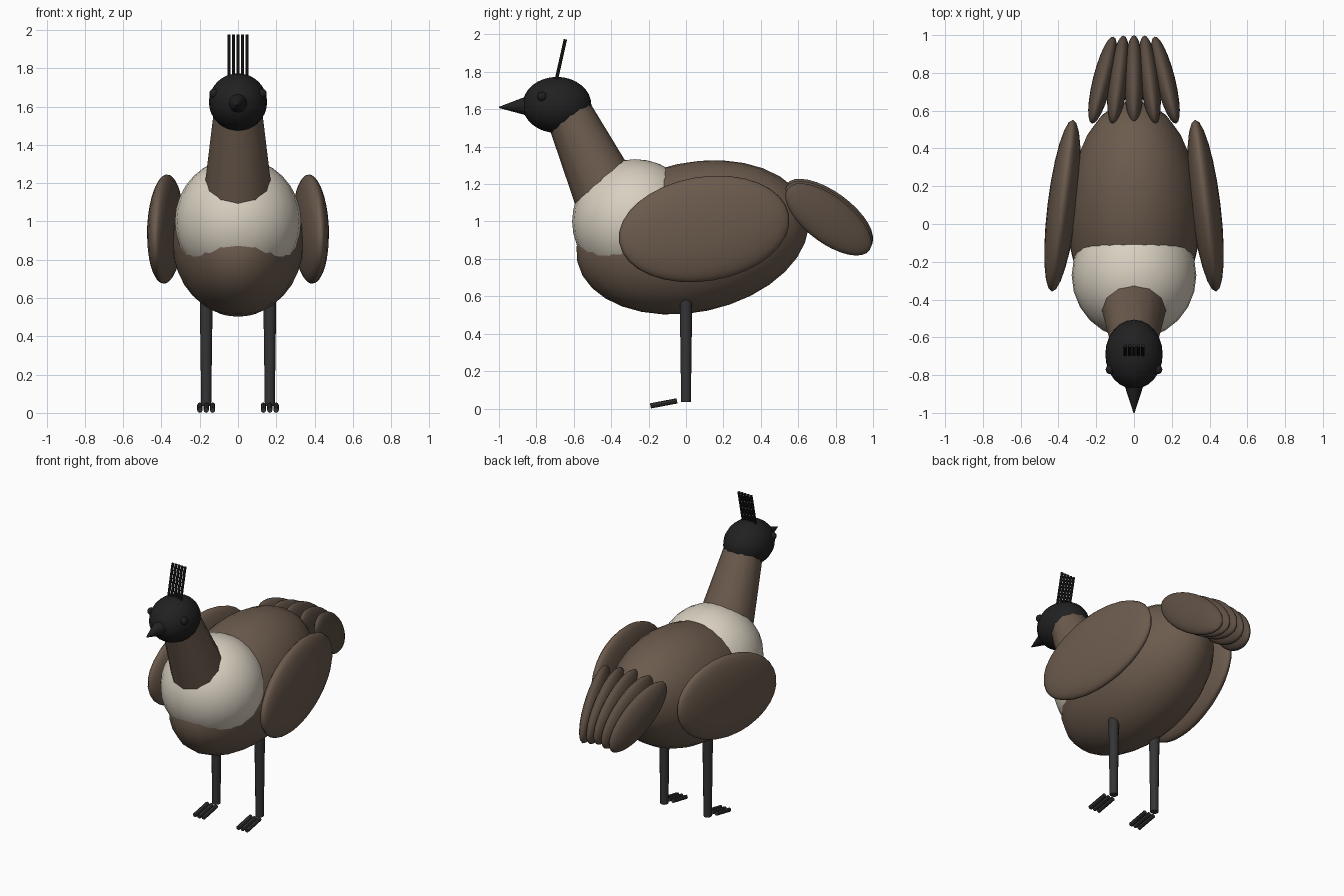
import bpy, math
from mathutils import Vector

if "Cube" in bpy.data.objects:
    bpy.data.objects.remove(bpy.data.objects["Cube"])


def material(name, rgb):
    m = bpy.data.materials.new(name)
    m.diffuse_color = (*rgb, 1)
    m.use_nodes = True
    m.node_tree.nodes["Principled BSDF"].inputs["Base Color"].default_value = m.diffuse_color
    return m


BROWN = material("brown", (0.15, 0.105, 0.075))
DARK_BROWN = material("dark_brown", (0.11, 0.078, 0.057))
CREAM = material("cream", (0.69, 0.63, 0.53))
BLACK = material("black", (0.015, 0.015, 0.015))
GREY = material("dark_grey", (0.035, 0.035, 0.037))


def finish(name, mat):
    o = bpy.context.object
    o.name = name
    o.data.materials.append(mat)
    bpy.ops.object.shade_smooth_by_angle(angle=math.radians(40))
    return o


def ellipsoid(name, loc, size, mat, pitch=0, yaw=0, segs=24, rings=16):
    bpy.ops.mesh.primitive_uv_sphere_add(
        segments=segs, ring_count=rings, radius=1, location=loc,
        rotation=(math.radians(pitch), 0, math.radians(yaw)))
    bpy.context.object.scale = size
    return finish(name, mat)


def rod(name, a, b, r1, r2, mat, sides=12):
    a, b = Vector(a), Vector(b)
    bpy.ops.mesh.primitive_cone_add(
        vertices=sides, radius1=r1, radius2=r2, depth=(b - a).length,
        location=(a + b) / 2)
    o = bpy.context.object
    # tilt in the y-z plane only, so a vertex stays on the centre line
    d = b - a
    o.rotation_euler = (math.atan2(-d.y, d.z), 0, 0)
    return finish(name, mat)


# body, chest, neck, head
ellipsoid("body", (0, 0.035, 0.915), (0.35, 0.63, 0.40), BROWN, pitch=12)
ellipsoid("chest", (0, -0.272, 1.0), (0.33, 0.337, 0.333), CREAM)
rod("neck", (0, -0.395, 1.084), (0, -0.649, 1.628), 0.186, 0.12, BROWN)
ellipsoid("head", (0, -0.69, 1.623), (0.152, 0.184, 0.15), BLACK)
rod("beak", (0, -0.84, 1.618), (0, -1.0, 1.61), 0.055, 0.003, BLACK)

# crest of five thin plumes
for i in range(-2, 3):
    x = i * 0.0235
    rod(f"crest_plume_{i + 3}", (x, -0.706, 1.70), (x, -0.645, 1.974),
        0.009, 0.009, BLACK, 8)

# tail fan of five feathers
for i in range(-2, 3):
    ellipsoid(f"tail_feather_{i + 3}",
              (i * 0.083, 0.762, 1.035 - 0.012 * abs(i)),
              (0.052, 0.28, 0.125), DARK_BROWN, pitch=-36, yaw=7 * i)

# paired parts
for s, side in ((1, "right"), (-1, "left")):
    ellipsoid(f"{side}_wing", (s * 0.379, 0.097, 0.96), (0.079, 0.464, 0.279),
              BROWN, pitch=9, yaw=7 * s)
    ellipsoid(f"{side}_eye", (s * 0.125, -0.77, 1.668), (0.025,) * 3,
              BLACK, segs=16, rings=8)
    lx = s * 0.166
    rod(f"{side}_leg", (lx, 0, 0.035), (lx, 0, 0.62), 0.026, 0.034, GREY)
    for t in (-1, 0, 1):
        rod(f"{side}_toe_{t + 2}", (lx + t * 0.033, -0.19, 0.014),
            (lx + t * 0.033, -0.048, 0.041), 0.014, 0.014, GREY, 8)
